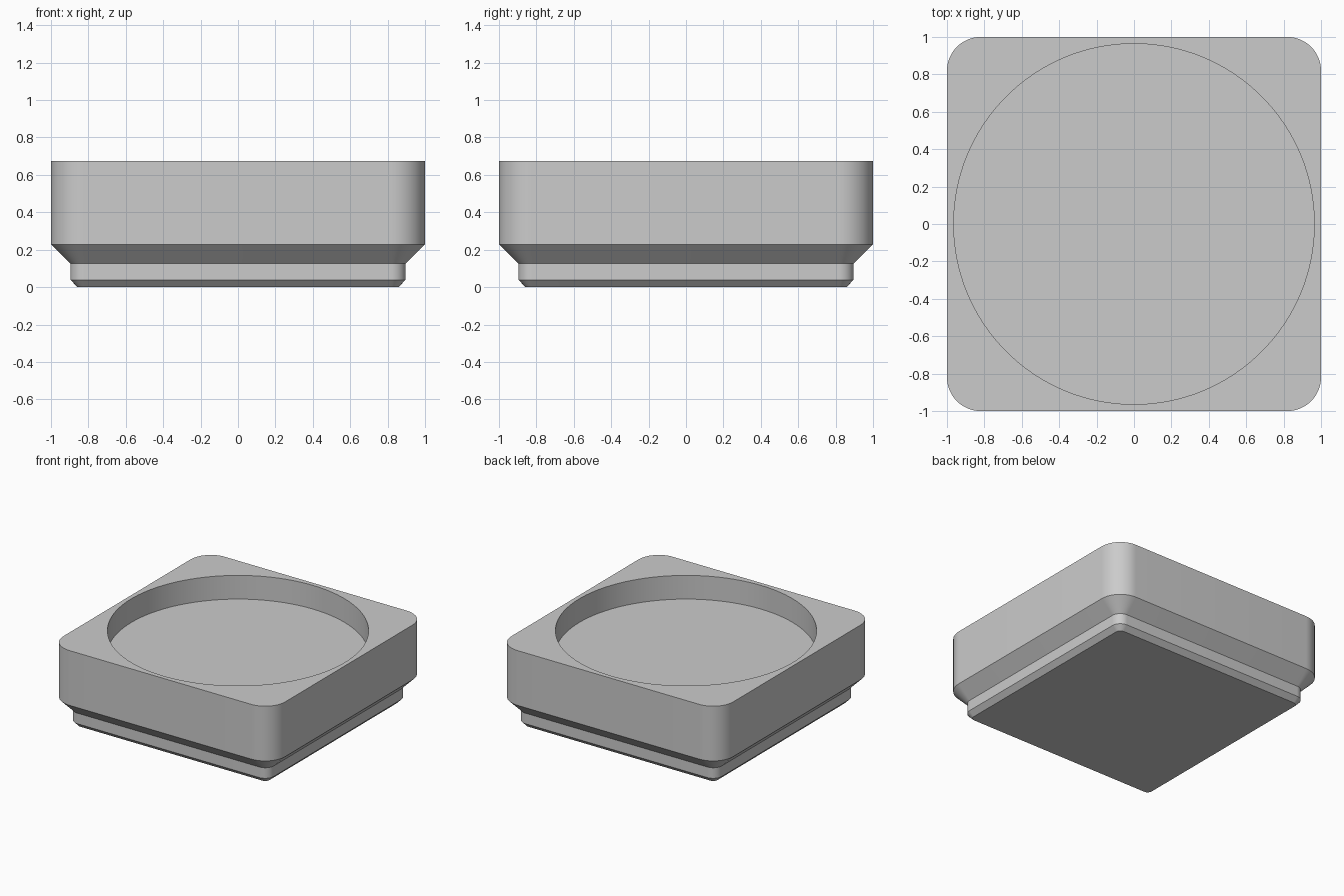
import bpy, bmesh
from math import sin, cos, pi, radians

cube = bpy.data.objects.get("Cube")
if cube:
    bpy.data.objects.remove(cube, do_unlink=True)

CORNER_STEPS = 16
POCKET_SIDES = 128
POCKET_RADIUS, POCKET_FLOOR, TOP = 0.964, 0.482, 0.675

grey = bpy.data.materials.new("plain grey")
grey.use_nodes = True
color = (0.6, 0.6, 0.6, 1)
grey.diffuse_color = color
grey.node_tree.nodes["Principled BSDF"].inputs["Base Color"].default_value = color


def rounded_square(bm, half, radius, z):
    """Ring of vertices around a square with round corners."""
    ring = []
    for corner, (sx, sy) in enumerate([(1, 1), (-1, 1), (-1, -1), (1, -1)]):
        for i in range(CORNER_STEPS + 1):
            a = (corner + i / CORNER_STEPS) * pi / 2
            ring.append(bm.verts.new((sx * (half - radius) + radius * cos(a),
                                      sy * (half - radius) + radius * sin(a), z)))
    return ring


def circle(bm, radius, z):
    turn = 2 * pi / POCKET_SIDES
    return [bm.verts.new((radius * cos(i * turn), radius * sin(i * turn), z))
            for i in range(POCKET_SIDES)]


def skin(bm, low, high):
    n = len(low)
    for i in range(n):
        j = (i + 1) % n
        bm.faces.new((low[i], low[j], high[j], high[i]))


bm = bmesh.new()

# Stepped foot and body wall: half width, corner radius, height
profile = [(0.858, 0.039, 0), (0.896, 0.077, 0.039), (0.896, 0.077, 0.125),
           (1, 0.181, 0.229), (1, 0.181, TOP)]
rings = [rounded_square(bm, *step) for step in profile]
for low, high in zip(rings, rings[1:]):
    skin(bm, low, high)
bm.faces.new(rings[0][::-1])

# Round pocket sunk into the top
rim = circle(bm, POCKET_RADIUS, TOP)
floor = circle(bm, POCKET_RADIUS, POCKET_FLOOR)
skin(bm, rim, floor)
bm.faces.new(floor)

# Flat top between the outer edge and the pocket rim
border = [e for e in bm.edges if e.is_boundary]
bmesh.ops.triangle_fill(bm, use_beauty=True, edges=border, normal=(0, 0, 1))
bmesh.ops.recalc_face_normals(bm, faces=bm.faces)

mesh = bpy.data.meshes.new("tray_body")
bm.to_mesh(mesh)
bm.free()
mesh.materials.append(grey)
tray = bpy.data.objects.new("tray_body", mesh)
bpy.context.collection.objects.link(tray)

bpy.ops.object.select_all(action="DESELECT")
tray.select_set(True)
bpy.context.view_layer.objects.active = tray
bpy.ops.object.shade_smooth_by_angle(angle=radians(30))
